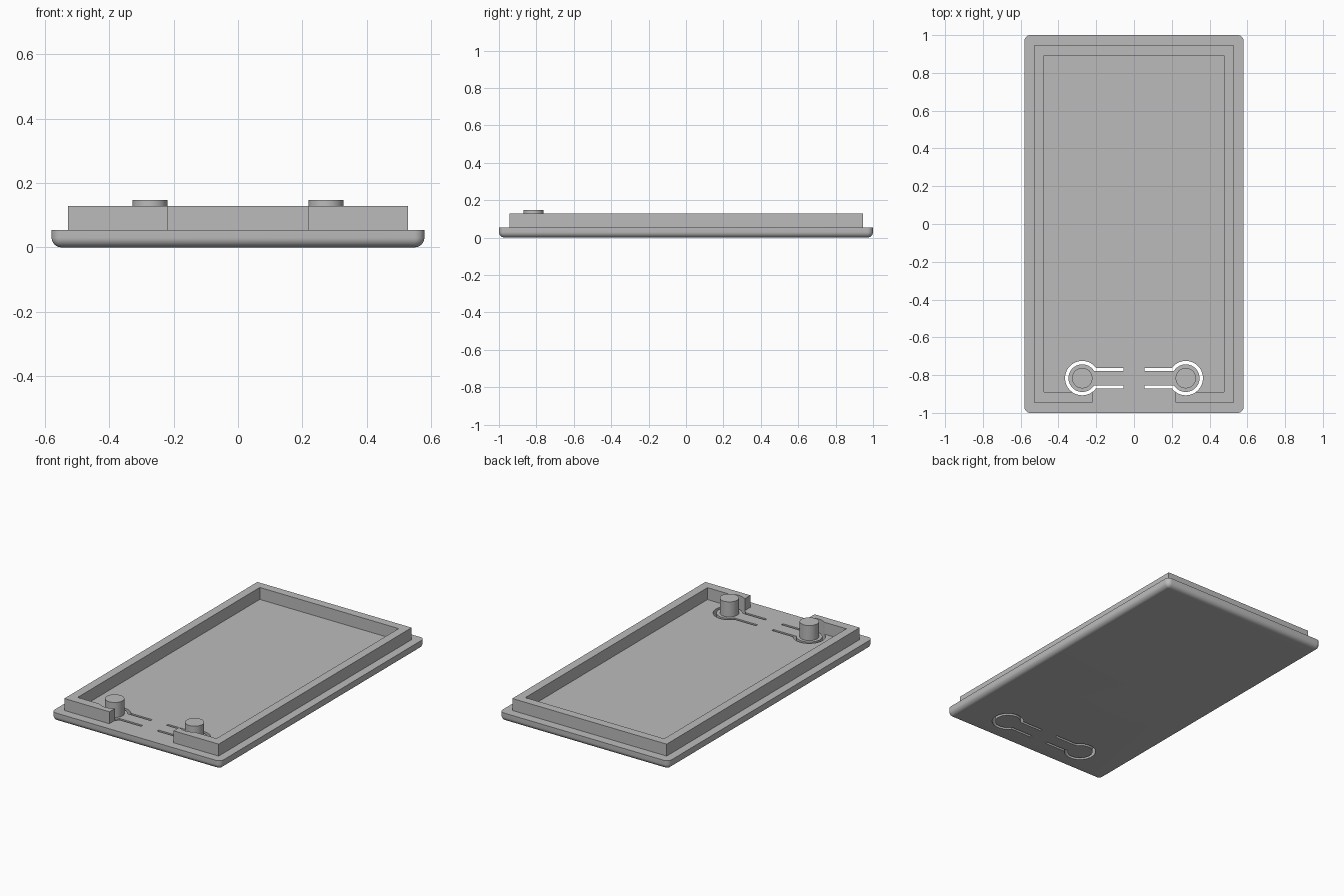
import bpy, bmesh, math

if "Cube" in bpy.data.objects:
    bpy.data.objects.remove(bpy.data.objects["Cube"])

grey = bpy.data.materials.new("light_grey")
grey.diffuse_color = (0.5, 0.5, 0.5, 1)
grey.use_nodes = True
grey.node_tree.nodes["Principled BSDF"].inputs["Base Color"].default_value = grey.diffuse_color

PEG_X, PEG_Y = 0.274, -0.816
PLATE_TOP = 0.054


def finish(name, bm):
    bmesh.ops.recalc_face_normals(bm, faces=bm.faces[:])
    me = bpy.data.meshes.new(name)
    bm.to_mesh(me)
    bm.free()
    me.materials.append(grey)
    ob = bpy.data.objects.new(name, me)
    bpy.context.collection.objects.link(ob)
    return ob


def loft(name, rings):
    """Skin a stack of equal-length point rings and cap both ends."""
    bm = bmesh.new()
    loops = [[bm.verts.new(p) for p in ring] for ring in rings]
    n = len(loops[0])
    for a, b in zip(loops, loops[1:]):
        for i in range(n):
            j = (i + 1) % n
            bm.faces.new((a[i], a[j], b[j], b[i]))
    bm.faces.new(loops[0])
    bm.faces.new(loops[-1])
    return finish(name, bm)


def prism(name, pts, z0, z1):
    return loft(name, [[(x, y, z) for x, y in pts] for z in (z0, z1)])


def arc(r, a0, a1, n):
    return [(r * math.cos(a0 + (a1 - a0) * i / n), r * math.sin(a0 + (a1 - a0) * i / n))
            for i in range(n + 1)]


def rounded_rect(hx, hy, r, z):
    pts = []
    for k, (sx, sy) in enumerate([(1, 1), (-1, 1), (-1, -1), (1, -1)]):
        for x, y in arc(r, k * math.pi / 2, (k + 1) * math.pi / 2, 8):
            pts.append((sx * (hx - r) + x, sy * (hy - r) + y, z))
    return pts


# base plate with rounded corners and rounded bottom edge
R = 0.031
rings = []
for i in range(9):
    a = math.pi / 2 * i / 8
    inset = 0.03 * (1 - math.sin(a))
    rings.append(rounded_rect(0.58 - inset, 1 - inset, R - inset, 0.03 * (1 - math.cos(a))))
rings.append(rounded_rect(0.58, 1, R, PLATE_TOP))
plate = loft("base_plate", rings)

# raised rim, open in the middle of the front
half = [(0.22, -0.945), (0.529, -0.945), (0.529, 0.945)]
inner = [(0.476, 0.893), (0.476, -0.89), (0.22, -0.89)]
outline = (half + [(-x, y) for x, y in reversed(half)]
           + [(-x, y) for x, y in reversed(inner)] + inner)
rim = prism("rim", outline, 0.05, 0.128)

# keyhole-shaped slots around the two spring tongues
ro, ri, ho, hi, end = 0.091, 0.073, 0.054, 0.039, 0.219
ao, ai = math.asin(ho / ro), math.asin(hi / ri)
key = ([(end, ho)] + arc(ro, ao, 2 * math.pi - ao, 48) + [(end, -ho), (end, -hi)]
       + arc(ri, 2 * math.pi - ai, ai, 48) + [(end, hi)])
for side in (-1, 1):
    cutter = prism("slot_cutter", [(side * (PEG_X - u), PEG_Y + v) for u, v in key], -0.1, 0.3)
    cutter.hide_render = True
    for ob in (plate, rim):
        mod = ob.modifiers.new("slot", 'BOOLEAN')
        mod.operation = 'DIFFERENCE'
        mod.solver = 'EXACT'
        mod.object = cutter
        bpy.context.view_layer.objects.active = ob
        bpy.ops.object.modifier_apply(modifier=mod.name)
    bpy.data.objects.remove(cutter)

# round pegs on the tongues
pegs = []
for side, label in ((-1, "left"), (1, "right")):
    circle = [(side * PEG_X + x, PEG_Y + y) for x, y in arc(0.054, 0, 2 * math.pi, 48)[:-1]]
    pegs.append(prism(label + "_peg", circle, 0.05, 0.147))

# smooth curved faces, keep edges crisp
for ob in [plate, rim] + pegs:
    bpy.ops.object.select_all(action='DESELECT')
    ob.select_set(True)
    bpy.context.view_layer.objects.active = ob
    bpy.ops.object.shade_smooth_by_angle(angle=math.radians(30))
